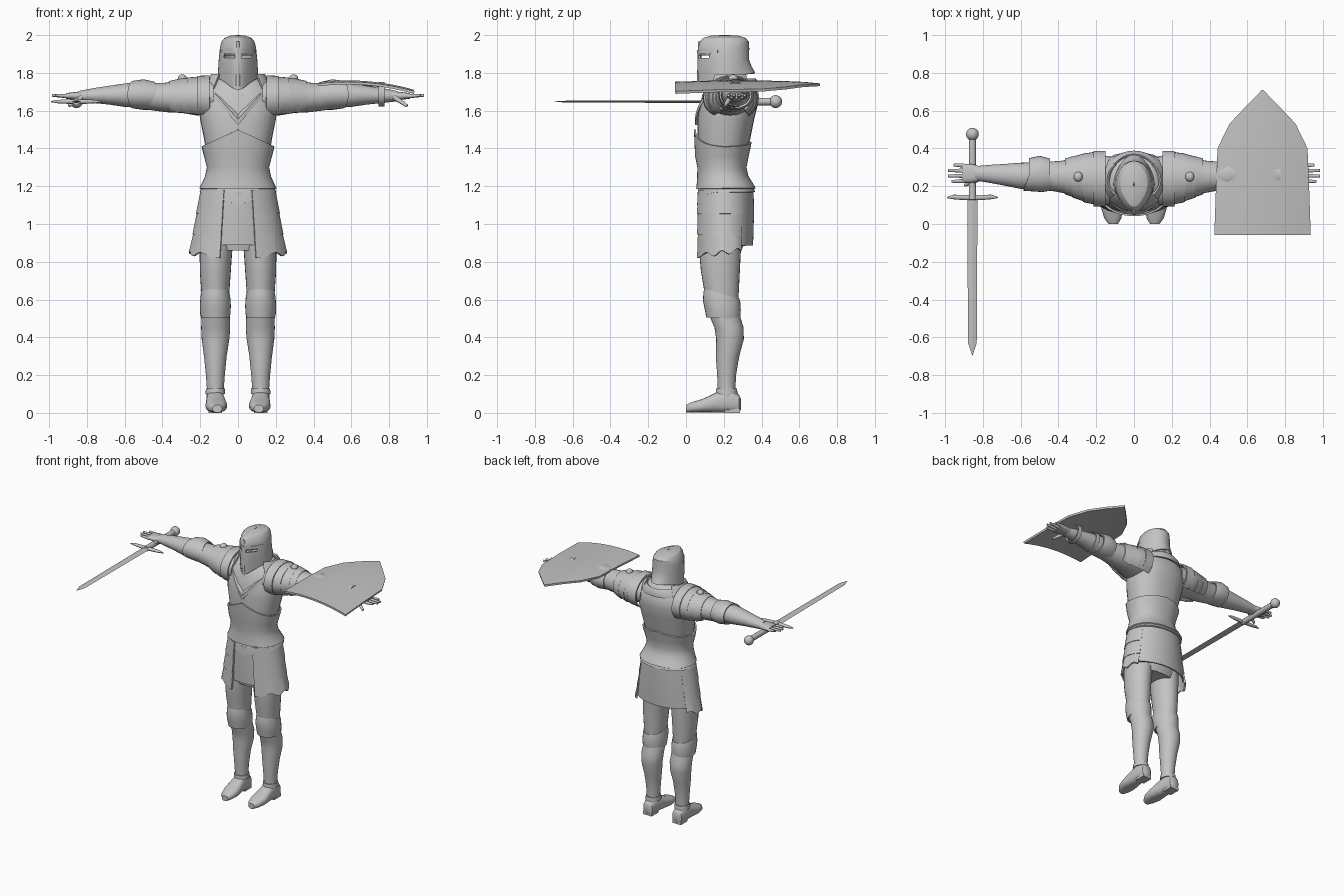
import bpy, bmesh, math
from mathutils import Vector

cube = bpy.data.objects.get("Cube")
if cube:
    bpy.data.objects.remove(cube, do_unlink=True)

steel = bpy.data.materials.new("steel_grey")
steel.use_nodes = True
GREY = (0.55, 0.55, 0.55, 1)
steel.diffuse_color = GREY
steel.node_tree.nodes["Principled BSDF"].inputs["Base Color"].default_value = GREY


def finish(name, bm, thick=0, angle=40):
    """Turn a bmesh into a shaded, optionally thickened object."""
    bmesh.ops.recalc_face_normals(bm, faces=bm.faces)
    mesh = bpy.data.meshes.new(name)
    bm.to_mesh(mesh)
    bm.free()
    ob = bpy.data.objects.new(name, mesh)
    bpy.context.collection.objects.link(ob)
    mesh.materials.append(steel)
    bpy.ops.object.select_all(action='DESELECT')
    ob.select_set(True)
    bpy.context.view_layer.objects.active = ob
    if thick:
        mod = ob.modifiers.new("Thickness", 'SOLIDIFY')
        mod.thickness = thick
        mod.offset = -1
        bpy.ops.object.modifier_apply(modifier=mod.name)
    bpy.ops.object.shade_smooth_by_angle(angle=math.radians(angle))
    return ob


def loft(name, rings, axis='z', n=28, p=2.0, arc=None, thick=0, warp=None, angle=40):
    """Skin rings of (position, centre a, centre b, radius a, radius b)."""
    bm = bmesh.new()
    loops = []
    start, end = arc or (0, 360)
    count = n + 1 if arc else n
    for t, ca, cb, ra, rb in rings:
        loop = []
        for i in range(count):
            th = math.radians(start + (end - start) * i / n)
            c, s = math.cos(th), math.sin(th)
            a = ca + ra * math.copysign(abs(c) ** (2 / p), c)
            b = cb + rb * math.copysign(abs(s) ** (2 / p), s)
            v = Vector({'z': (a, b, t), 'x': (t, a, b), 'y': (a, t, b)}[axis])
            if warp:
                warp(v, c, s, t)
            loop.append(bm.verts.new(v))
        loops.append(loop)
    for l0, l1 in zip(loops, loops[1:]):
        for i in range(n):
            j = (i + 1) % count
            bm.faces.new((l0[i], l0[j], l1[j], l1[i]))
    if not arc and not thick:
        bm.faces.new(loops[0])
        bm.faces.new(loops[-1])
    return finish(name, bm, thick, angle)


def ball(name, loc, size):
    bm = bmesh.new()
    bmesh.ops.create_uvsphere(bm, u_segments=20, v_segments=12, radius=1)
    for v in bm.verts:
        v.co = Vector(v.co[i] * size[i] + loc[i] for i in range(3))
    return finish(name, bm)


def rod(name, a, b, r0, r1):
    """Tapered finger-like rod from a to b."""
    a, b = Vector(a), Vector(b)
    bm = bmesh.new()
    bmesh.ops.create_cone(bm, cap_ends=True, segments=10, radius1=r0, radius2=r1, depth=(b - a).length)
    rot = (b - a).to_track_quat('Z', 'Y')
    for v in bm.verts:
        v.co = rot @ v.co + (a + b) / 2
    return finish(name, bm)


def box(name, loc, size):
    bm = bmesh.new()
    bmesh.ops.create_cube(bm, size=1)
    for v in bm.verts:
        v.co = Vector(v.co[i] * size[i] + loc[i] for i in range(3))
    return finish(name, bm)


# Torso
loft("chest", [(1.36, 0, .19, .165, .125), (1.45, 0, .2, .18, .14), (1.55, 0, .21, .2, .15),
               (1.63, 0, .225, .21, .155), (1.7, 0, .235, .2, .14), (1.75, 0, .235, .15, .11),
               (1.78, 0, .235, .09, .08)], p=2.3)


def peak(v, c, s, t):
    if t > 1.4:
        v.z += 0.09 * max(0, 1 - abs(v.x) / .19) * (1 if s < 0 else 0.3)


loft("abdomen_plate", [(1.185, 0, .212, .195, .148), (1.215, 0, .205, .18, .138), (1.25, 0, .195, .165, .126),
                       (1.3, 0, .19, .155, .12), (1.36, 0, .19, .17, .132), (1.41, 0, .195, .183, .143)],
     p=2.2, n=40, thick=.01, warp=peak)


def belt_dip(v, c, s, t):
    if t < 1.19:
        v.z -= 0.07 * max(0, 1 - abs(v.x) / .2) * (1 if s < 0 else 0)


loft("waist_belt", [(1.17, 0, .212, .203, .153), (1.2, 0, .21, .188, .146), (1.225, 0, .205, .172, .134)],
     n=40, p=2.2, thick=.01, warp=belt_dip)


# Neck collar with a pointed front, and the mail beneath it
def collar_dip(v, c, s, t):
    if s < 0:
        w = max(0, 1 - abs(v.x) / .17)
        v.z -= 0.19 * w
        v.y -= 0.015 * w


loft("collar", [(1.715, 0, .225, .18, .162), (1.745, 0, .225, .165, .163), (1.77, 0, .225, .135, .145)],
     n=40, thick=.012, warp=collar_dip)
loft("neck_mail", [(1.58, 0, .19, .13, .12), (1.68, 0, .2, .12, .115), (1.76, 0, .215, .09, .09),
                   (1.84, 0, .22, .07, .08)])


# Helmet with face ridge, brow and eye slots
def helm_shape(v, c, s, t):
    front, back = max(0, -s), max(0, s)
    v.y -= 0.025 * front ** 6
    low = max(0, (1.86 - t) / .09)
    v.z += low * (0.03 * back - 0.06 * front ** 3)
    v.y += low * 0.035 * back ** 3
    v.x *= 1 - 0.25 * low * front ** 2


helm = loft("helmet", [(1.77, 0, .21, .108, .122), (1.82, 0, .21, .105, .122), (1.87, 0, .21, .102, .124),
                       (1.93, 0, .212, .096, .123), (1.965, 0, .215, .088, .118), (1.985, 0, .216, .072, .1),
                       (1.997, 0, .217, .04, .06), (2.0, 0, .217, .003, .004)],
            n=40, thick=.01, warp=helm_shape, angle=30)
for s in (-1, 1):
    slot = box("slot_cutter", (s * .045, .09, 1.885), (.055, .12, .013))
    mod = helm.modifiers.new("Slot", 'BOOLEAN')
    mod.operation, mod.object = 'DIFFERENCE', slot
    bpy.context.view_layer.objects.active = helm
    bpy.ops.object.modifier_apply(modifier=mod.name)
    bpy.data.objects.remove(slot, do_unlink=True)
rod("face_ridge", (0, .068, 1.73), (0, .073, 1.965), .011, .009)
loft("brow_band", [(1.905, 0, .211, .102, .127), (1.922, 0, .211, .1, .127)],
     arc=(200, 340), thick=.006, warp=helm_shape)

# Skirt panels
loft("hip_core", [(.86, 0, .195, .18, .1), (.98, 0, .2, .205, .13), (1.19, 0, .205, .17, .135)])
loft("front_panel", [(.89, 0, .21, .22, .145), (1.05, 0, .21, .2, .15), (1.17, 0, .21, .18, .148)],
     arc=(230, 310), thick=.01)
loft("back_panel", [(.885, 0, .21, .235, .145), (1.05, 0, .21, .215, .15), (1.18, 0, .21, .195, .148)],
     arc=(25, 155), thick=.01)


def scallop(v, c, s, t):
    if t < .9:
        v.z += 0.012 * math.sin(v.y * 75) + 0.02 * s


for side, s in (("right", -1), ("left", 1)):
    mid = 0 if s > 0 else 180
    a0, a1 = mid - s * 68, mid + s * 35
    # Hip plates in overlapping tiers
    for k in range(3):
        z, w = 1.06 - k * .11, .208 + k * .018
        loft(f"{side}_hip_plate_{k + 1}", [(z - (.005 if k < 2 else -.01), 0, .205, w + .015, .158),
             (z + .12, 0, .205, w - .01, .153)], arc=(a0, a1), thick=.012, warp=scallop)

    # Leg
    x = s * .12
    loft(f"{side}_thigh", [(.57, x, .19, .07, .085), (.65, x, .188, .075, .092), (.75, x, .182, .082, .103),
                           (.85, s * .117, .18, .086, .11), (.95, s * .11, .185, .09, .11)])
    loft(f"{side}_greave", [(.06, s * .122, .215, .045, .045), (.13, s * .12, .215, .045, .047),
                            (.2, s * .12, .215, .05, .05), (.3, s * .12, .22, .06, .062),
                            (.39, s * .119, .233, .073, .073), (.45, s * .118, .228, .077, .077),
                            (.5, s * .118, .21, .075, .08), (.58, s * .119, .195, .07, .08)])

    def knee_tip(v, c, sn, t):
        if sn < 0 and (t < .51 or t > .62):
            v.z += (.02 if t > .6 else -.02) * abs(sn) - .005
        v.z -= .025 * sn

    loft(f"{side}_knee_plate", [(.505, x, .195, .076, .088), (.53, x, .193, .081, .095), (.57, x, .19, .082, .1),
                                (.61, x, .19, .079, .098), (.63, x, .19, .076, .092)],
         thick=.01, warp=knee_tip)
    loft(f"{side}_ankle_cuff", [(.1, x, .215, .052, .058), (.13, x, .215, .05, .055)], thick=.008)
    # Shoe, with a flat sole
    loft(f"{side}_shoe", [(.0, s * .11, .022, .025, .02), (.03, s * .112, .03, .045, .027),
                          (.08, s * .115, .037, .057, .034), (.13, s * .117, .048, .054, .045),
                          (.18, s * .12, .06, .048, .058), (.24, s * .121, .062, .046, .06),
                          (.28, s * .121, .05, .038, .048), (.29, s * .121, .045, .02, .03)],
         axis='y', n=24, p=2.5)
    box(f"{side}_heel", (s * .121, .245, .012), (.07, .08, .024))

    # Arm
    loft(f"{side}_upper_arm", [(s * .13, .23, 1.67, .13, .09), (s * .22, .235, 1.675, .13, .1),
                               (s * .3, .25, 1.68, .105, .092), (s * .38, .25, 1.67, .085, .078),
                               (s * .48, .255, 1.675, .072, .07)], axis='x')
    loft(f"{side}_forearm", [(s * .45, .255, 1.68, .07, .068), (s * .55, .255, 1.683, .07, .066),
                             (s * .6, .255, 1.682, .069, .062), (s * .68, .26, 1.682, .058, .05),
                             (s * .76, .265, 1.68, .048, .04), (s * .84, .268, 1.677, .038, .028)], axis='x')

    # Shoulder bands, the inner one standing beside the neck
    for k, (x0, x1, r0, r1) in enumerate([(.15, .215, .148, .147), (.2, .27, .141, .128), (.255, .325, .13, .108),
                                          (.31, .365, .112, .095)]):
        loft(f"{side}_shoulder_band_{k + 1}",
             [(s * x0, .238 + k * .004, 1.665, r0, .122 - k * .006), (s * x1, .24 + k * .004, 1.67, r1, .114 - k * .009)],
             axis='x', arc=(-50, 230), thick=.01)
    loft(f"{side}_neck_guard", [(1.72, 0, .235, .185, .15), (1.795, 0, .235, .142, .115)],
         arc=(mid - 45, mid + 45), thick=.01)
    ball(f"{side}_shoulder_knob", (s * .295, .25, 1.77), (.024, .026, .022))

    # Elbow guard with flared points
    def elbow_point(v, c, sn, t):
        v.x += (s * .03 if abs(t) > .5 else -s * .015) * max(0, -c)

    loft(f"{side}_elbow_guard", [(s * .445, .262, 1.68, .084, .074), (s * .5, .265, 1.685, .096, .081),
                                 (s * .555, .262, 1.685, .086, .073)], axis='x', thick=.01, warp=elbow_point)

    # Hand
    loft(f"{side}_palm", [(s * .81, .268, 1.677, .036, .027), (s * .86, .268, 1.678, .05, .021),
                          (s * .91, .268, 1.678, .05, .015)], axis='x', n=20, p=2.5)
    for k in range(4):
        y = .228 + k * .027
        tip = (.965, .985, .985, .955)[k]
        rod(f"{side}_finger_{k + 1}", (s * .9, y, 1.677), (s * tip, y + (k - 1.5) * .002, 1.681), .012, .007)
    rod(f"{side}_thumb", (s * .83, .235, 1.67), (s * .895, .205, 1.625), .015, .008)

# Shield: curved plate with a pointed end
rows = [(-.057, .255), (.18, .247), (.4, .238), (.53, .175), (.62, .09), (.71, .002)]
bm = bmesh.new()
grid = []
for y, w in rows:
    us = [i / 5 - 1 for i in range(11)]
    grid.append([bm.verts.new((.68 + u * w, y, 1.757 - .025 * (u * w / .25) ** 2 - .02 * u * w / .25
                               - .07 * (y - .28) ** 2)) for u in us])
for r0, r1 in zip(grid, grid[1:]):
    for i in range(10):
        bm.faces.new((r0[i], r0[i + 1], r1[i + 1], r1[i]))
finish("shield", bm, thick=.014)
for k, x in enumerate((.6, .76)):
    loft(f"shield_strap_{k + 1}", [(x - .015, .262, 1.687, .075, .066), (x + .015, .262, 1.687, .073, .064)],
         axis='x', thick=.006)

# Sword
X, Z = -.855, 1.648
loft("sword_blade", [(-.695, X, Z, .001, .001), (-.63, X, Z, .023, .005), (.13, X, Z, .027, .007)],
     axis='y', n=4, angle=20)
loft("sword_guard", [(X - .135, .14, Z, .003, .003), (X - .1, .143, Z, .012, .009), (X - .04, .14, Z, .014, .012),
                     (X + .04, .14, Z, .014, .012), (X + .1, .143, Z, .012, .009), (X + .135, .14, Z, .003, .003)],
     axis='x', n=12)
rod("sword_grip", (X, .13, Z), (X, .46, Z), .02, .02)
ball("sword_pommel", (X, .475, Z), (.034, .034, .034))
